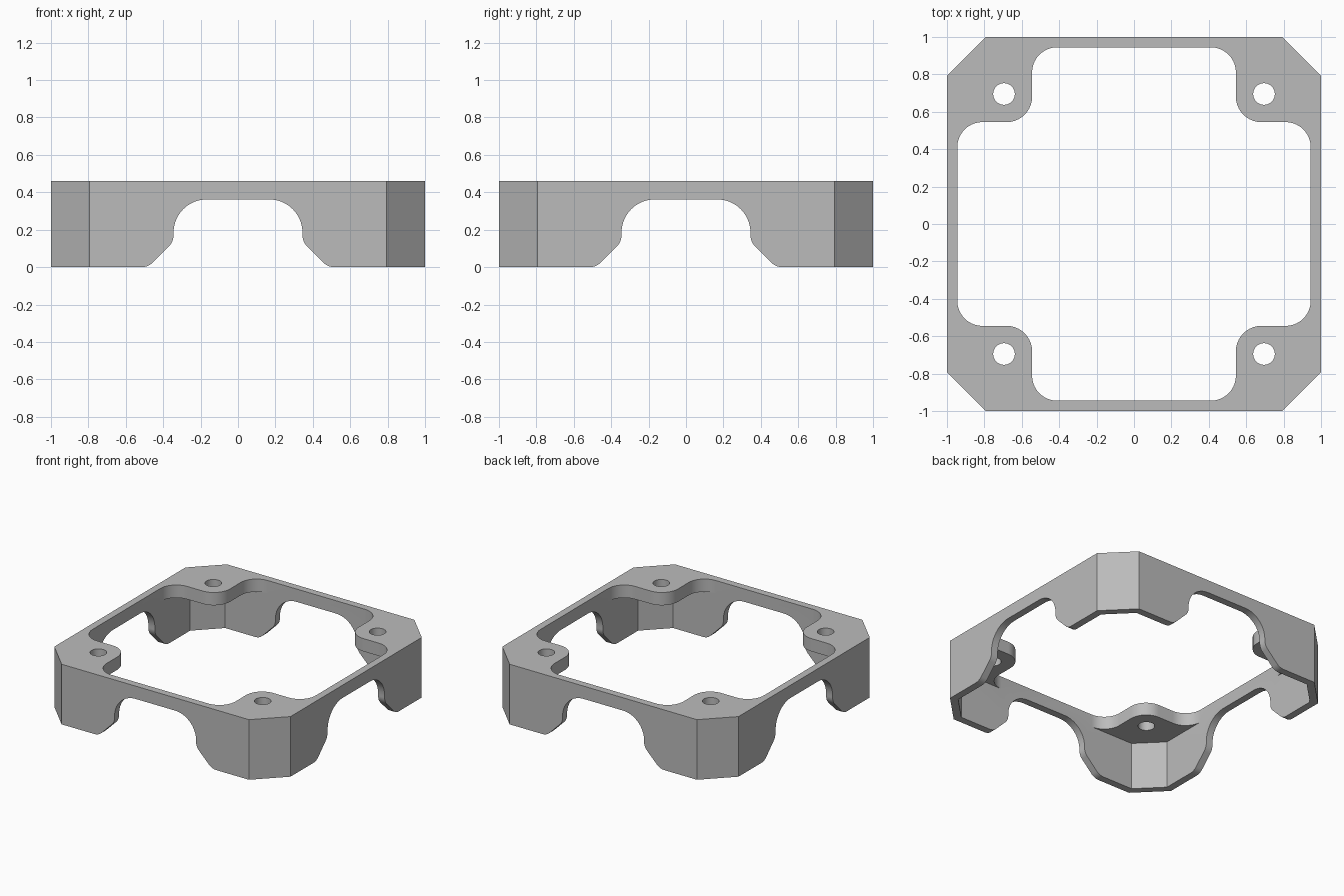
import bpy
import bmesh
import math
from mathutils import Vector

if "Cube" in bpy.data.objects:
    bpy.data.objects.remove(bpy.data.objects["Cube"], do_unlink=True)

HEIGHT, UNDERSIDE = 0.46, 0.362
WALL, CHAMFER = 0.055, 0.207
INNER = 1 - WALL
TAB = 0.545

grey = bpy.data.materials.new("plain grey")
grey.use_nodes = True
colour = (0.5, 0.5, 0.5, 1)
grey.diffuse_color = colour
grey.node_tree.nodes["Principled BSDF"].inputs["Base Color"].default_value = colour


def rounded(corners, steps=10):
    """Closed outline from (x, y, radius) corners, each filleted by its radius."""
    outline = []
    for i, (x, y, r) in enumerate(corners):
        p = Vector((x, y))
        if r == 0:
            outline.append(p)
            continue
        a = (Vector(corners[i - 1][:2]) - p).normalized()
        b = (Vector(corners[(i + 1) % len(corners)][:2]) - p).normalized()
        half = a.angle(b) / 2
        centre = p + (a + b).normalized() * r / math.sin(half)
        start = p + a * r / math.tan(half) - centre
        end = p + b * r / math.tan(half) - centre
        sweep = math.pi - 2 * half
        for k in range(steps + 1):
            t = k / steps
            outline.append(centre + (start * math.sin((1 - t) * sweep)
                                     + end * math.sin(t * sweep)) / math.sin(sweep))
    return outline


def prism(name, outline, low, high, place=lambda u, v, w: (u, v, w)):
    """Closed solid: the outline (u, v) swept along w, set in space by place."""
    bm = bmesh.new()
    rings = [[bm.verts.new(place(round(u, 5), round(v, 5), w)) for u, v in outline]
             for w in (low, high)]
    for ring in rings:
        bm.faces.new(ring)
    for i in range(len(outline)):
        bm.faces.new((rings[0][i - 1], rings[0][i], rings[1][i], rings[1][i - 1]))
    bmesh.ops.recalc_face_normals(bm, faces=bm.faces[:])
    mesh = bpy.data.meshes.new(name)
    bm.to_mesh(mesh)
    bm.free()
    mesh.materials.append(grey)
    obj = bpy.data.objects.new(name, mesh)
    bpy.context.scene.collection.objects.link(obj)
    return obj


def turned(points):
    """Repeat one quarter of an outline around the centre."""
    result = []
    for quarter in range(4):
        for x, y, r in points:
            for _ in range(quarter):
                x, y = -y, x
            result.append((x, y, r))
    return result


def octagon(half, cut):
    return rounded(turned([(half, half - cut, 0), (half - cut, half, 0)]))


def carve(body, cutter):
    cutter.hide_render = True
    mod = body.modifiers.new("cut", 'BOOLEAN')
    mod.operation, mod.solver, mod.object = 'DIFFERENCE', 'EXACT', cutter
    bpy.context.view_layer.objects.active = body
    bpy.ops.object.modifier_apply(modifier=mod.name)
    bpy.data.objects.remove(cutter, do_unlink=True)


# Outer shell, hollowed from below to leave thin walls and a top plate
frame = prism("bracket_frame", octagon(1, CHAMFER), 0, HEIGHT)
inner_cut = CHAMFER - WALL * (2 - math.sqrt(2))
carve(frame, prism("hollow", octagon(INNER, inner_cut), -0.1, UNDERSIDE))

# Cross-shaped opening that leaves four rounded corner tabs
cross = turned([(INNER, TAB, 0.135), (TAB, TAB, 0.135), (TAB, INNER, 0.135)])
carve(frame, prism("opening", rounded(cross), 0.2, 0.6))

# Screw holes through the tabs
for x in (-0.695, 0.695):
    for y in (-0.695, 0.695):
        hole = [(x + 0.058 * math.cos(a), y + 0.058 * math.sin(a))
                for a in (k * math.tau / 32 for k in range(32))]
        carve(frame, prism("screw_hole", hole, 0.2, 0.6))

# Arched side windows with flared feet, through both pairs of walls
right = [(0.52, -0.1, 0), (0.52, 0, 0), (0.48, 0, 0.085),
         (0.345, 0.135, 0.085), (0.345, UNDERSIDE, 0.178)]
window = rounded(right + [(-x, z, r) for x, z, r in reversed(right)])
for place in (lambda u, v, w: (u, w, v), lambda u, v, w: (w, u, v)):
    carve(frame, prism("window", window, -1.2, 1.2, place))

# Smooth the fillets and keep the edges crisp
bpy.ops.object.select_all(action='DESELECT')
frame.select_set(True)
bpy.context.view_layer.objects.active = frame
bpy.ops.object.shade_smooth_by_angle(angle=math.radians(25))
